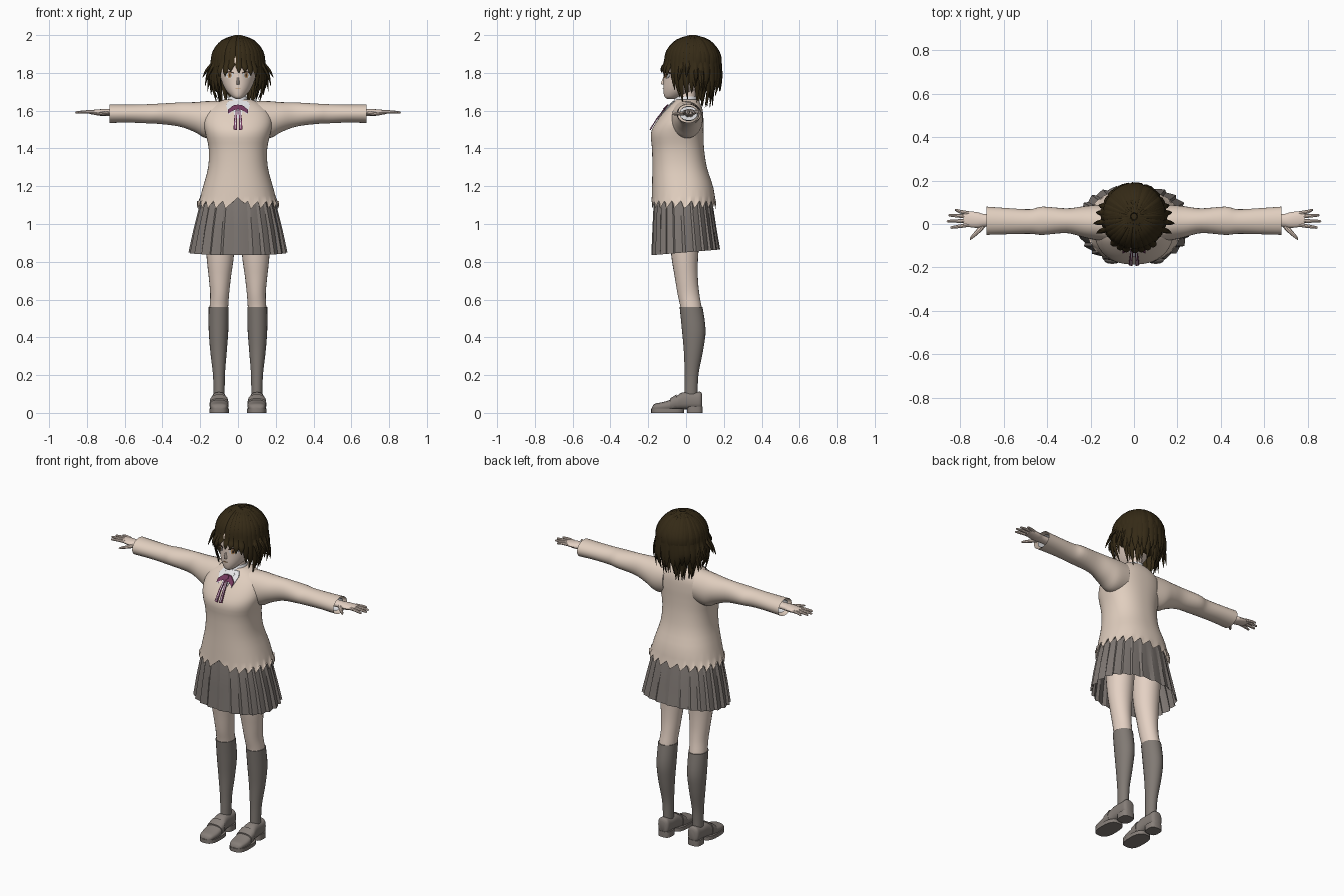
import bpy, bmesh, math, random
from mathutils import Vector

random.seed(4)
if "Cube" in bpy.data.objects:
    bpy.data.objects.remove(bpy.data.objects["Cube"])


def material(name, r, g, b):
    m = bpy.data.materials.new(name)
    m.use_nodes = True
    m.diffuse_color = (r, g, b, 1)
    bsdf = m.node_tree.nodes["Principled BSDF"]
    bsdf.inputs["Base Color"].default_value = (r, g, b, 1)
    bsdf.inputs["Roughness"].default_value = 0.8
    return m


KNIT = material("beige knit", 0.75, 0.62, 0.52)
SKIN = material("skin", 0.78, 0.64, 0.55)
SKIRT = material("skirt grey", 0.21, 0.185, 0.17)
SOCK = material("sock grey", 0.22, 0.195, 0.175)
SHOE = material("shoe grey", 0.24, 0.21, 0.19)
HAIR = material("dark brown hair", 0.035, 0.023, 0.008)
WHITE = material("white cotton", 0.8, 0.8, 0.82)
RIBBON = material("plum ribbon", 0.17, 0.04, 0.11)
AMBER = material("amber iris", 0.5, 0.28, 0.12)
LASH = material("dark lash", 0.06, 0.035, 0.025)


def smooth(rows, k=4):
    """Catmull-Rom refinement of rows of numbers."""
    out = []
    for i in range(len(rows) - 1):
        p0, p1, p2, p3 = rows[max(i - 1, 0)], rows[i], rows[i + 1], rows[min(i + 2, len(rows) - 1)]
        for j in range(k):
            t = j / k
            out.append(tuple(0.5 * (2 * b + (c - a) * t + (2 * a - 5 * b + 4 * c - d) * t * t
                                    + (3 * b - a - 3 * c + d) * t ** 3)
                             for a, b, c, d in zip(p0, p1, p2, p3)))
    return out + [tuple(rows[-1])]


def sections(axis, rows, n=32, e=2.0):
    """Rings from rows of (position, a0, a1, b0, b1) across one axis."""
    rings = []
    for p, a0, a1, b0, b1 in rows:
        ring = []
        for i in range(n):
            c, s = math.cos(math.tau * i / n), math.sin(math.tau * i / n)
            a = (a0 + a1) / 2 + (a1 - a0) / 2 * math.copysign(abs(c) ** (2 / e), c)
            b = (b0 + b1) / 2 + (b1 - b0) / 2 * math.copysign(abs(s) ** (2 / e), s)
            ring.append(Vector({"x": (p, a, b), "y": (a, p, b), "z": (a, b, p)}[axis]))
        rings.append(ring)
    return rings


def sweep(rows, side, n=8):
    """Tapered strand from rows of (x, y, z, half width, half thickness)."""
    rings = []
    pts = [Vector(r[:3]) for r in rows]
    for i, r in enumerate(rows):
        tan = pts[min(i + 1, len(pts) - 1)] - pts[max(i - 1, 0)]
        nor = tan.cross(side).normalized()
        rings.append([pts[i] + side * r[3] * math.cos(math.tau * j / n)
                      + nor * r[4] * math.sin(math.tau * j / n) for j in range(n)])
    return rings


def finish(name, bm, mat, angle=40):
    bmesh.ops.recalc_face_normals(bm, faces=bm.faces)
    me = bpy.data.meshes.new(name)
    bm.to_mesh(me)
    bm.free()
    me.materials.append(mat)
    me.shade_smooth()
    me.set_sharp_from_angle(angle=math.radians(angle))
    ob = bpy.data.objects.new(name, me)
    bpy.context.collection.objects.link(ob)
    return ob


def loft(name, lofts, mat, caps=(True, True), mirror=False, angle=40):
    bm = bmesh.new()
    for rings in lofts:
        vs = [[bm.verts.new(v) for v in ring] for ring in rings]
        for a, b in zip(vs, vs[1:]):
            for i in range(len(a)):
                j = (i + 1) % len(a)
                bm.faces.new((a[i], a[j], b[j], b[i]))
        for use, ring in zip(caps, (vs[0], vs[-1])):
            if use:
                bm.faces.new(ring)
    ob = finish(name, bm, mat, angle)
    if mirror:
        ob.modifiers.new("mirror", "MIRROR")
    return ob


def front(rows, x, z, e):
    """Depth of the front surface of a z-loft at x, z."""
    for r, q in zip(rows, rows[1:]):
        if r[0] <= z <= q[0]:
            t = (z - r[0]) / (q[0] - r[0])
            _, a0, a1, b0, b1 = [u + (v - u) * t for u, v in zip(r, q)]
            f = min(abs(x) / ((a1 - a0) / 2), 1)
            return (b0 + b1) / 2 - (b1 - b0) / 2 * (1 - f ** e) ** (1 / e)
    return 0


def plate(name, rows, e, outline, mat, off, mirror=True):
    """Thin plate laid on the front of a z-loft."""
    bm = bmesh.new()
    layers = [[bm.verts.new((x, front(rows, x, z, e) - d, z)) for x, z in outline]
              for d in (off, off - 0.006)]
    bm.faces.new(layers[0])
    for i in range(len(outline)):
        j = (i + 1) % len(outline)
        bm.faces.new((layers[0][i], layers[0][j], layers[1][j], layers[1][i]))
    ob = finish(name, bm, mat)
    if mirror:
        ob.modifiers.new("mirror", "MIRROR")


def oval(cx, cz, rx, rz, n=14):
    return [(cx + rx * math.cos(math.tau * i / n), cz + rz * math.sin(math.tau * i / n)) for i in range(n)]


# Sweater body with a zigzag hem
N = 96
torso = smooth([(z, -h, h, f, b) for z, h, f, b in (
    (1.08, .217, -.182, .16), (1.19, .187, -.18, .145), (1.3, .158, -.178, .11), (1.4, .155, -.18, .095),
    (1.48, .172, -.186, .092), (1.54, .182, -.158, .092), (1.6, .165, -.112, .088),
    (1.64, .115, -.075, .075), (1.66, .07, -.05, .06))], 3)
E = 2.3
rings = sections("z", torso, N, E)
for i in range(N):
    hem = 1.08 + 0.014 * (i % 4)
    hem = max(hem, 1.14 - 0.02 * abs(i - N * 3 // 4))
    for ring in rings[:3]:
        ring[i].z = max(ring[i].z, hem)
loft("sweater_body", [rings], KNIT, caps=(False, True))

# Pleated skirt
rings = sections("z", [(z, -h, h, f, b) for z, h, f, b in (
    (1.16, .18, -.16, .125), (1.1, .203, -.172, .142), (.97, .236, -.178, .162), (.85, .262, -.184, .18))], N, E)
for k, ring in enumerate(rings):
    for i, v in enumerate(ring):
        fold = 1 - (0.02 + 0.035 * k / 3) * (0, .35, .7, 1)[i % 4]
        v.x *= fold
        v.y *= fold
        if k == 3:
            v.z += 0.015 * v.y / 0.18
loft("pleated_skirt", [rings], SKIRT, caps=(True, False), angle=20)

# Legs, socks and shoes
leg = smooth([(.5, .055, .15, -.025, .09), (.56, .052, .15, -.03, .082), (.63, .047, .147, -.045, .07),
              (.72, .037, .155, -.06, .062), (.85, .02, .168, -.08, .065), (1.1, .005, .18, -.1, .09)])
loft("legs", [sections("z", leg, 24)], SKIN, mirror=True)
sock = smooth([(.06, .072, .128, -.01, .06), (.15, .07, .13, -.008, .062), (.22, .068, .134, -.008, .068),
               (.33, .059, .147, -.012, .09), (.44, .051, .155, -.022, .103), (.56, .049, .155, -.034, .087)])
loft("socks", [sections("z", sock, 24)], SOCK, mirror=True)
shoe = smooth([(-.18, .08, .12, .012, .03), (-.165, .06, .14, .01, .048), (-.12, .051, .149, .01, .058),
               (-.07, .052, .148, .012, .075), (-.02, .06, .141, .018, .108), (.04, .063, .138, .02, .108),
               (.075, .066, .135, .02, .112), (.086, .08, .12, .03, .095)])
loft("shoes", [sections("y", shoe, 24, 2.6)], SHOE, mirror=True)
loft("shoe_straps", [sections("y", [(-.085, .049, .151, .012, .076), (-.05, .052, .148, .015, .098)], 24, 2.6)],
     SHOE, mirror=True)
loft("shoe_soles", [sections("z", [(z, .048, .152, -.184, -.01) for z in (0, .022)], 24, 2.8),
                    sections("z", [(z, .06, .14, .005, .088) for z in (0, .035)], 24, 3)], SHOE, mirror=True)

# Sleeves with open cuffs and a shirt cuff inside
sleeve = smooth([(.1, -.085, .085, 1.46, 1.652), (.17, -.075, .088, 1.455, 1.65), (.23, -.062, .082, 1.487, 1.645),
                 (.31, -.042, .072, 1.516, 1.643), (.42, -.05, .08, 1.53, 1.637), (.48, -.045, .068, 1.533, 1.634),
                 (.58, -.047, .073, 1.537, 1.632), (.68, -.05, .08, 1.535, 1.633)])
loft("sleeves", [sections("x", sleeve, 28)], KNIT, caps=(True, False), mirror=True)
loft("shirt_cuffs", [sections("x", [(.56, -.035, .06, 1.545, 1.625), (.665, -.035, .065, 1.55, 1.62)], 24)],
     WHITE, caps=(True, False), mirror=True)

# Hands
palm = smooth([(.55, -.01, .045, 1.565, 1.61), (.68, -.012, .045, 1.572, 1.608), (.72, -.018, .054, 1.572, 1.608),
               (.76, -.014, .058, 1.578, 1.605), (.785, -.008, .054, 1.582, 1.602)])
hand = [sections("x", palm, 16)]
for y, dy, tip in ((-.004, -.012, .845), (.015, -.002, .86), (.034, .006, .853), (.05, .014, .825)):
    hand.append(sweep(smooth([(.76, y, 1.593, .009, .009), (.8, y + dy * .5, 1.594, .0085, .0085),
                              (tip - .006, y + dy, 1.591, .006, .006), (tip, y + dy, 1.59, .002, .002)], 3),
                      Vector((0, 1, 0))))
hand.append(sweep(smooth([(.69, .0, 1.588, .013, .012), (.715, -.03, 1.585, .011, .01),
                          (.745, -.06, 1.582, .007, .007), (.755, -.073, 1.581, .002, .002)], 3),
                  Vector((.75, .66, 0))))
loft("hands", hand, SKIN, mirror=True)

# Neck and head
loft("neck", [sections("z", [(1.58, -.05, .05, -.06, .06), (1.66, -.04, .04, -.04, .05),
                             (1.76, -.04, .04, -.04, .05)], 20)], SKIN)
head = smooth([(z, -h, h, f, b) for z, h, f, b in (
    (1.662, .012, -.1, -.06), (1.675, .034, -.114, -.02), (1.71, .065, -.12, .05), (1.76, .088, -.119, .1),
    (1.82, .1, -.117, .13), (1.89, .098, -.108, .135), (1.95, .06, -.06, .09))])
loft("head", [sections("z", head, 36)], SKIN)
loft("nose", [sections("z", smooth([(1.738, -.008, .008, -.122, -.1), (1.745, -.009, .009, -.133, -.1),
                                    (1.785, -.004, .004, -.118, -.1)]), 10)], SKIN)

# Painted eyes, brows and mouth
plate("eye_whites", head, 2, oval(.045, 1.788, .022, .017), WHITE, .004)
plate("irises", head, 2, oval(.044, 1.788, .011, .016), AMBER, .006)
plate("pupils", head, 2, oval(.044, 1.788, .005, .009), LASH, .008)
plate("lashes", head, 2, [(.02, 1.796), (.045, 1.803), (.07, 1.795), (.072, 1.802), (.045, 1.81), (.02, 1.802)],
      LASH, .007)
plate("mouth", head, 2, oval(0, 1.718, .014, .002), AMBER, .004, False)

# Shirt collar and ribbon
loft("collar_band", [sections("z", [(1.62, -.065, .065, -.085, .065), (1.675, -.047, .047, -.052, .056)], 28)],
     WHITE, caps=(False, False))
plate("collar_wings", torso, E, [(0, 1.652), (.05, 1.652), (.064, 1.63), (.048, 1.578), (.02, 1.605), (0, 1.628)],
      WHITE, .008)
plate("shirt_front", torso, E, [(-.035, 1.64), (.035, 1.64), (.02, 1.58), (0, 1.555), (-.02, 1.58)],
      WHITE, .005, False)
plate("ribbon_loops", torso, E, [(0, 1.632), (.025, 1.628), (.053, 1.605), (.052, 1.585), (.03, 1.598), (0, 1.612)],
      RIBBON, .014)
plate("ribbon_tails", torso, E, [(0, 1.622), (.012, 1.612), (.02, 1.56), (.024, 1.5), (.006, 1.497), (.006, 1.56)],
      RIBBON, .012)
plate("ribbon_stripes", torso, E, [(.008, 1.6), (.012, 1.6), (.017, 1.505), (.013, 1.505)], WHITE, .014)
plate("ribbon_knot", torso, E, oval(0, 1.62, .012, .012), RIBBON, .018, False)

# Hair cap, open over the face
CY, CZ, RX, RY, RZ = .035, 1.857, .138, .146, .136
bm = bmesh.new()
bmesh.ops.create_uvsphere(bm, u_segments=32, v_segments=20, radius=1)
for v in bm.verts:
    v.co = Vector((v.co.x * RX * .97, CY + v.co.y * RY * .97, CZ + v.co.z * RZ * .97))
gone = [f for f in bm.faces if f.calc_center_median().z < 1.85 and f.calc_center_median().y < -.015]
bmesh.ops.delete(bm, geom=gone, context="FACES")
finish("hair_cap", bm, HAIR)


def lock(deg, end_r, end_z, w, mid_r=None):
    """Strand from the crown over the head to an end radius and height."""
    a = math.radians(deg)
    sx, sy = math.sin(a), -math.cos(a)
    rows = []
    for phi, k in ((6, .3), (35, .8), (65, 1), (92, 1)):
        s, c = math.sin(math.radians(phi)), math.cos(math.radians(phi))
        rows.append((RX * s * sx, CY + RY * s * sy, CZ + RZ * c, w * k, .009))
    r = mid_r or (end_r + .15) / 2
    z = CZ * .45 + end_z * .55
    rows.append((r * sx, CY + r * sy, z, w * .75, .008))
    rows.append((end_r * sx, CY + end_r * sy, end_z, .001, .001))
    return sweep(smooth(rows, 3), Vector((-sy, sx, 0)), 6)


# Fringe, cheek locks, bob layer, nape layer and side flicks
u = random.uniform
locks = [lock(d + u(-2, 2), .166, 1.775 + u(0, .03) + .02 * (abs(d) == 12), .02, .162) for d in range(-36, 37, 12)]
for s in (-1, 1):
    locks += [lock(s * d, r, z, .021, .145) for d, r, z in
              ((45, .135, 1.71), (55, .118, 1.67), (65, .125, 1.64), (76, .11, 1.66), (88, .13, 1.69))]
    locks += [lock(s * d, r, z, .014) for d, r, z in
              ((66, .19, 1.745), (80, .19, 1.775), (96, .175, 1.73), (108, .17, 1.70))]
locks += [lock(d + u(-3, 3), .135 + u(-.02, .015), 1.7 + u(-.03, .03), .026, .15) for d in range(96, 265, 12)]
locks += [lock(d + u(-4, 4), .1 + u(-.015, .015), 1.625 + u(-.015, .03), .022, .115) for d in range(105, 256, 10)]
loft("hair_locks", locks, HAIR, angle=50)
